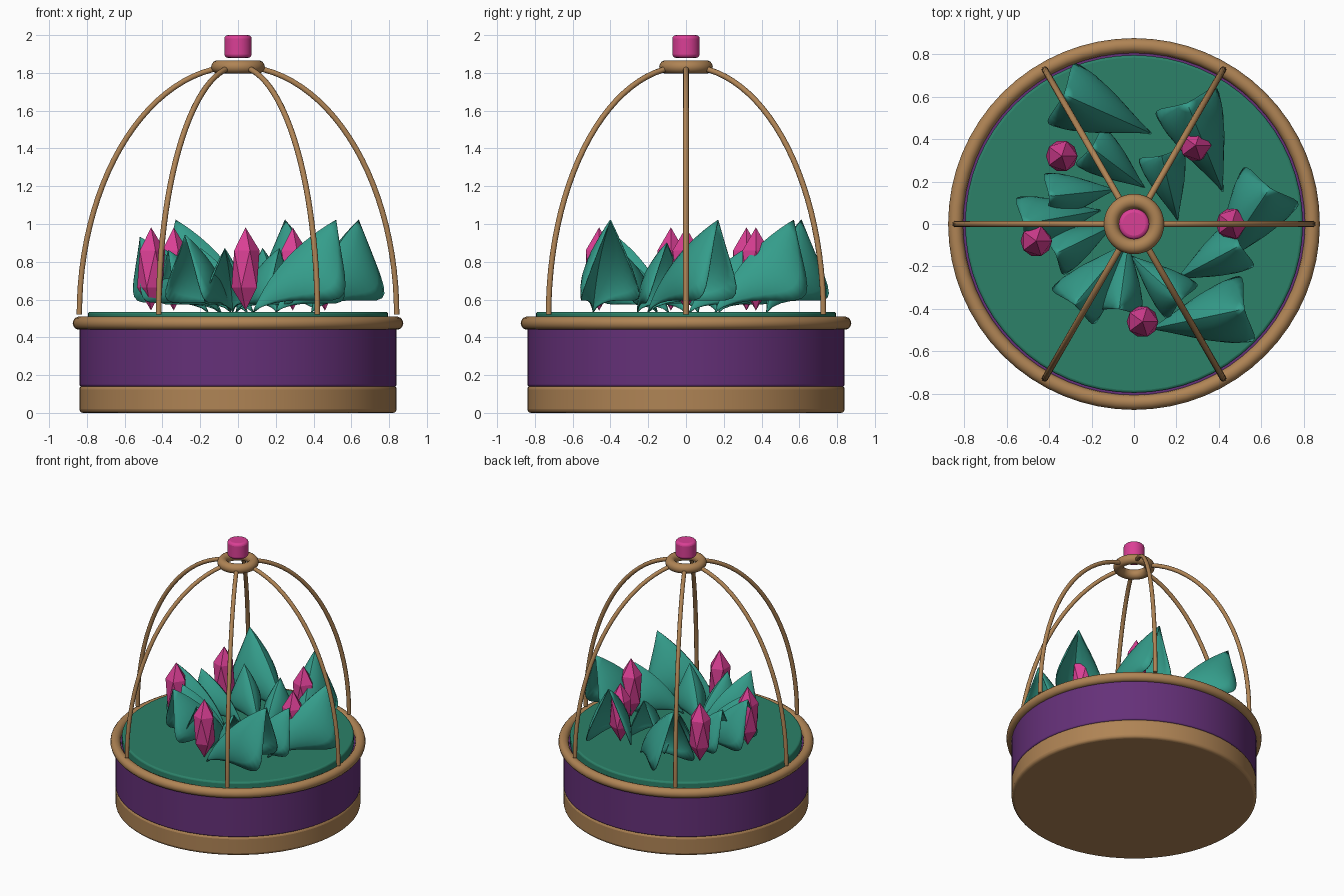
import bpy, bmesh, math
from mathutils import Vector

if "Cube" in bpy.data.objects:
    bpy.data.objects.remove(bpy.data.objects["Cube"])


def material(name, rgb):
    m = bpy.data.materials.new(name)
    m.diffuse_color = (*rgb, 1)
    m.use_nodes = True
    m.node_tree.nodes["Principled BSDF"].inputs["Base Color"].default_value = m.diffuse_color
    return m


BRONZE = material("bronze", (0.43, 0.23, 0.09))
PURPLE = material("purple", (0.13, 0.03, 0.19))
MOSS = material("moss", (0.025, 0.22, 0.14))
TEAL = material("teal", (0.035, 0.34, 0.26))
PINK = material("pink", (0.70, 0.05, 0.30))


def finish(obj, name, mat, smooth=True):
    obj.name = name
    obj.data.materials.append(mat)
    if smooth:
        bpy.ops.object.select_all(action='DESELECT')
        obj.select_set(True)
        bpy.context.view_layer.objects.active = obj
        bpy.ops.object.shade_smooth_by_angle(angle=math.radians(40))
    return obj


def disc(name, radius, z0, z1, mat, bevel):
    bpy.ops.mesh.primitive_cylinder_add(vertices=64, radius=radius, depth=z1 - z0,
                                        location=(0, 0, (z0 + z1) / 2))
    obj = finish(bpy.context.object, name, mat)
    b = obj.modifiers.new("bevel", 'BEVEL')
    b.width, b.segments, b.limit_method = bevel, 3, 'ANGLE'
    return obj


def ring(name, major, minor, z):
    bpy.ops.mesh.primitive_torus_add(major_radius=major, minor_radius=minor, major_segments=64,
                                     minor_segments=14, location=(0, 0, z))
    return finish(bpy.context.object, name, BRONZE)


# Base tray, planting bed, rims and finial
disc("base_foot", 0.84, 0.0, 0.145, BRONZE, 0.02)
disc("base_band", 0.84, 0.14, 0.47, PURPLE, 0.01)
disc("moss_bed", 0.795, 0.44, 0.535, MOSS, 0.012)
ring("base_rim", 0.84, 0.035, 0.475)
ring("top_ring", 0.107, 0.035, 1.832)
disc("finial", 0.072, 1.88, 2.0, PINK, 0.018)

# Six arched cage ribs, quarter-ellipse paths
for i in range(6):
    a = i * math.pi / 3
    curve = bpy.data.curves.new("cage_rib", 'CURVE')
    curve.dimensions = '3D'
    curve.bevel_depth = 0.015
    curve.bevel_resolution = 3
    curve.use_fill_caps = True
    n = 24
    spline = curve.splines.new('POLY')
    spline.points.add(n)
    for k, p in enumerate(spline.points):
        s = k / n * math.radians(84)
        r = 0.84 * math.cos(s)
        p.co = (r * math.cos(a), r * math.sin(a), 0.52 + 1.315 * math.sin(s), 1)
    spline.use_smooth = True
    rib = bpy.data.objects.new("cage_rib_%d" % (i + 1), curve)
    bpy.context.collection.objects.link(rib)
    curve.materials.append(BRONZE)


# Arched leaf: the spine climbs to the tip while the sides fold outward and down
def leaf(name, tip_x, tip_y, tip_z, azimuth):
    z0 = 0.53
    h = tip_z - z0
    reach = 0.92 * h
    d = Vector((math.cos(azimuth), math.sin(azimuth), 0))
    side = Vector((-d.y, d.x, 0))
    up = Vector((0, 0, 1))
    base = Vector((tip_x, tip_y, z0)) - d * reach
    bm = bmesh.new()
    rows, cols = 14, 12
    grid = []
    for i in range(rows + 1):
        t = i / rows
        spine = base + d * reach * (0.55 * t + 0.45 * t * t) + up * h * (1.25 * t - 0.25 * t * t)
        tangent = d * reach * (0.55 + 0.9 * t) + up * h * (1.25 - 0.5 * t)
        fold = tangent.cross(side).normalized()
        if fold.z > 0:
            fold.negate()
        f = max(math.sin(math.pi * t ** 1.36), 0.002)
        row = []
        for j in range(cols + 1):
            u = 2 * j / cols - 1
            row.append(bm.verts.new(spine + side * (0.32 * h * f * math.sin(u * 1.45))
                                    + fold * (0.67 * h * f * abs(u) ** 1.5)))
        grid.append(row)
    for i in range(rows):
        for j in range(cols):
            bm.faces.new((grid[i][j], grid[i][j + 1], grid[i + 1][j + 1], grid[i + 1][j]))
    bmesh.ops.remove_doubles(bm, verts=bm.verts, dist=0.0005)
    bmesh.ops.recalc_face_normals(bm, faces=bm.faces)
    mesh = bpy.data.meshes.new(name)
    bm.to_mesh(mesh)
    bm.free()
    obj = bpy.data.objects.new(name, mesh)
    bpy.context.collection.objects.link(obj)
    finish(obj, name, TEAL)
    s = obj.modifiers.new("thickness", 'SOLIDIFY')
    s.thickness, s.offset = 0.006, 0


# Leaves: tip x, tip y, tip height, heading in degrees
LEAVES = [
    (-0.33, 0.61, 1.02, 156), (0.25, 0.57, 1.02, 112),
    (0.64, 0.17, 1.02, 56), (0.52, -0.40, 1.02, 12),
    (0.50, -0.10, 0.90, 28), (-0.20, 0.36, 0.87, 143),
    (0.13, 0.32, 0.87, 104), (-0.40, 0.13, 0.87, 186),
    (-0.52, 0.00, 0.93, 190), (-0.37, -0.14, 0.86, 206),
    (-0.28, -0.38, 0.94, 230), (-0.07, -0.40, 0.87, 262),
    (0.22, -0.36, 0.87, 318),
]
for i, (x, y, z, deg) in enumerate(LEAVES):
    leaf("leaf_%d" % (i + 1), x, y, z, math.radians(deg))

# Faceted crystals among the leaves
for i, (x, y) in enumerate([(-0.34, 0.32), (0.29, 0.37), (0.46, 0.0), (-0.46, -0.08), (0.04, -0.46)]):
    bpy.ops.mesh.primitive_ico_sphere_add(subdivisions=1, radius=1, location=(x, y, 0.762))
    crystal = bpy.context.object
    crystal.scale = (0.083, 0.083, 0.22)
    finish(crystal, "crystal_%d" % (i + 1), PINK, smooth=False)
